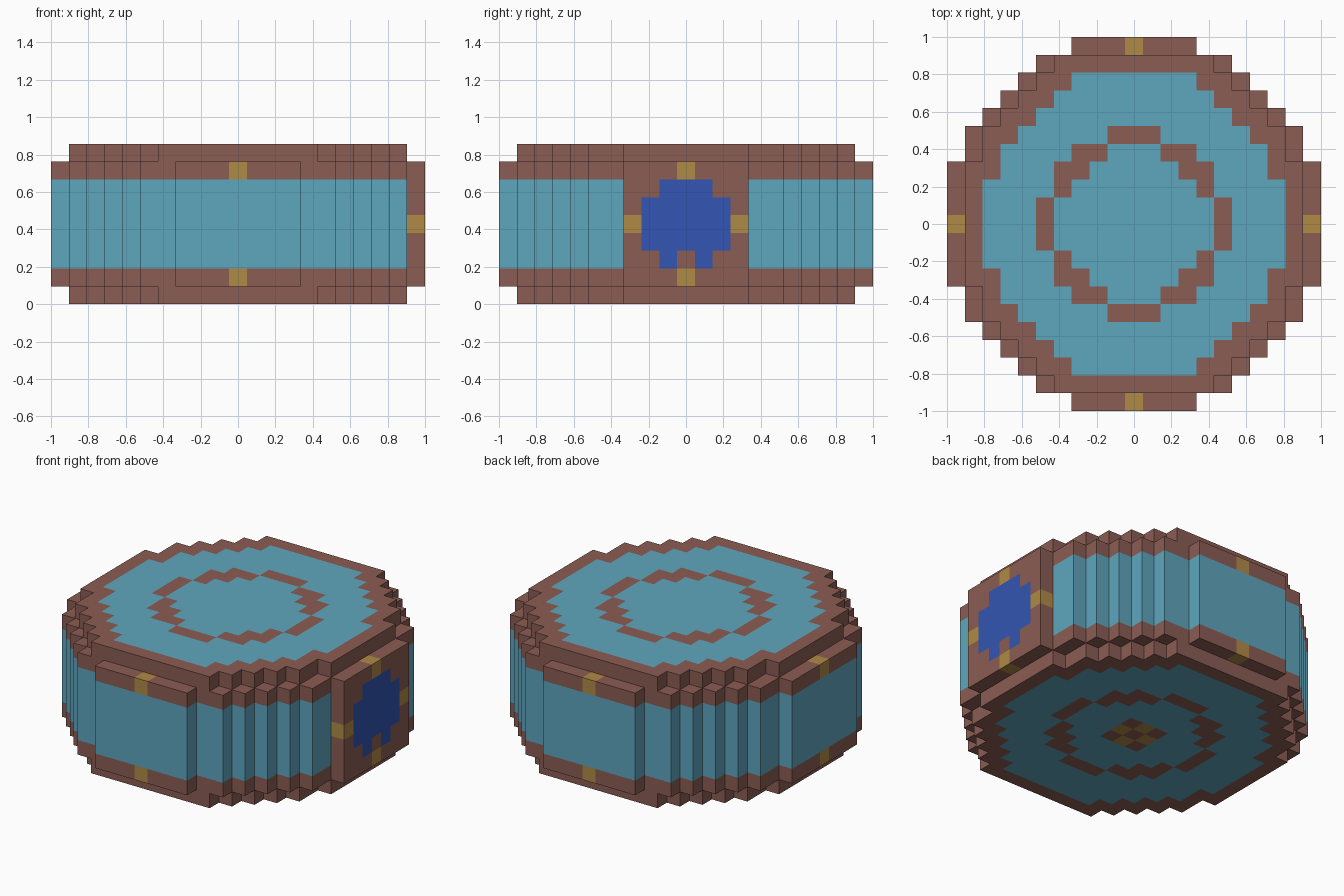
import bpy
import bmesh
from mathutils import Vector

cube = bpy.data.objects.get("Cube")
if cube:
    bpy.data.objects.remove(cube, do_unlink=True)

UNIT = 2 / 21  # edge of one block


def make_material(name, rgb):
    mat = bpy.data.materials.new(name)
    mat.use_nodes = True
    colour = (*rgb, 1)
    mat.diffuse_color = colour
    mat.node_tree.nodes["Principled BSDF"].inputs["Base Color"].default_value = colour
    return mat


BROWN, CYAN, GOLD, BLUE = range(4)
MATERIALS = [
    make_material("brown", (0.258, 0.109, 0.087)),
    make_material("light_blue", (0.114, 0.381, 0.515)),
    make_material("gold", (0.434, 0.254, 0.061)),
    make_material("deep_blue", (0.033, 0.091, 0.445)),
]

# Half widths of each row, counted outwards from the middle row
BODY_ROWS = [10, 10, 10, 10, 9, 9, 8, 7, 6, 5, 3]
CAP_ROWS = [9, 9, 9, 9, 8, 8, 7, 6, 5, 4]
INLAY_ROWS = [8, 8, 8, 7, 7, 6, 5, 4, 3]
RING = {(0, 5), (1, 5), (2, 4), (3, 4), (3, 3), (4, 3), (4, 2), (5, 1), (5, 0)}


def inside(rows, i, j):
    return abs(j) < len(rows) and abs(i) <= rows[abs(j)]


def footprint(rows):
    return [(i, j) for i in range(-10, 11) for j in range(-10, 11) if inside(rows, i, j)]


# Caps: inlaid disc with a dashed ring, and a small checker under the base
def cap_colour(i, j, k):
    if k == 0 and max(abs(i), abs(j)) <= 1:
        return GOLD if (i + j) % 2 else BROWN
    if inside(INLAY_ROWS, i, j) and (abs(i), abs(j)) not in RING:
        return CYAN
    return BROWN


# Wall: brown rims with gold studs above and below a light band
def wall_colour(i, j, k):
    if k in (1, 7):
        return GOLD if 10 in (abs(i), abs(j)) and 0 in (i, j) else BROWN
    return CYAN


# Panel: gold studs around a deep blue emblem
def panel_colour(i, j, k):
    side, rise = abs(j), abs(k - 4)
    if (side, rise) in ((3, 0), (0, 3)):
        return GOLD
    if (side <= 2 and rise <= 1) or (side <= 1 and rise == 2 and (j, k) != (0, 2)):
        return BLUE
    return BROWN


body = footprint(BODY_ROWS)
cap = footprint(CAP_ROWS)
PARTS = {
    "bottom_cap": ({(i, j, 0) for i, j in cap}, cap_colour),
    "top_cap": ({(i, j, 8) for i, j in cap}, cap_colour),
    "side_wall": ({(i, j, k) for i, j in body for k in range(1, 8) if i < 10}, wall_colour),
    "emblem_panel": ({(i, j, k) for i, j in body for k in range(1, 8) if i == 10}, panel_colour),
}
SOLID = set().union(*(cells for cells, rule in PARTS.values()))


def build_part(name, cells, rule):
    """Skin the blocks of one part, leaving out faces buried in the model."""
    bm = bmesh.new()
    verts = {}
    for cell in sorted(cells):
        for axis in range(3):
            for sign in (-1, 1):
                normal = Vector((0, 0, 0))
                normal[axis] = sign
                if tuple(int(c + n) for c, n in zip(cell, normal)) in SOLID:
                    continue
                u, v = Vector((0, 0, 0)), Vector((0, 0, 0))
                u[(axis + 1) % 3] = sign
                v[(axis + 2) % 3] = 1
                centre = Vector(cell) + Vector((0, 0, 0.5)) + normal / 2
                corners = []
                for a, b in ((-1, -1), (1, -1), (1, 1), (-1, 1)):
                    point = centre + (u * a + v * b) / 2
                    key = tuple(round(2 * c) for c in point)
                    if key not in verts:
                        verts[key] = bm.verts.new(point * UNIT)
                    corners.append(verts[key])
                face = bm.faces.new(corners)
                face.material_index = rule(*cell)
    mesh = bpy.data.meshes.new(name)
    for mat in MATERIALS:
        mesh.materials.append(mat)
    bm.to_mesh(mesh)
    bm.free()
    bpy.context.collection.objects.link(bpy.data.objects.new(name, mesh))


for part, (cells, rule) in PARTS.items():
    build_part(part, cells, rule)
